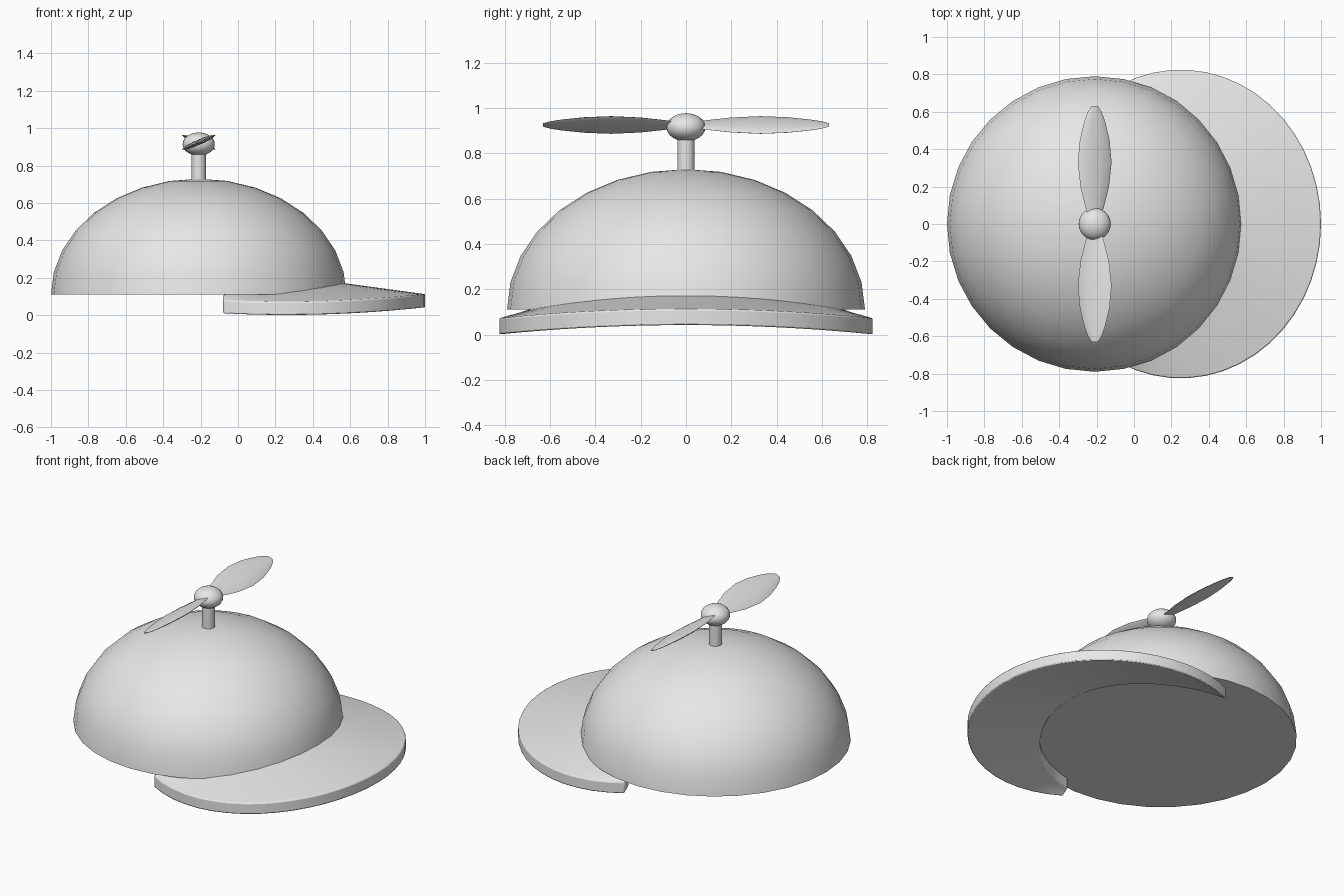
import bpy, bmesh, math
from mathutils import Matrix

if "Cube" in bpy.data.objects:
    bpy.data.objects.remove(bpy.data.objects["Cube"])

CX = -0.21          # cap centre in x
grey = bpy.data.materials.new("plain grey")
grey.diffuse_color = (0.8, 0.8, 0.8, 1)
grey.use_nodes = True
grey.node_tree.nodes["Principled BSDF"].inputs["Base Color"].default_value = grey.diffuse_color


def finish(name, bm, angle=40):
    bmesh.ops.recalc_face_normals(bm, faces=bm.faces)
    me = bpy.data.meshes.new(name)
    bm.to_mesh(me)
    bm.free()
    me.materials.append(grey)
    ob = bpy.data.objects.new(name, me)
    bpy.context.collection.objects.link(ob)
    me.shade_smooth()
    me.set_sharp_from_angle(angle=math.radians(angle))
    return ob


def loft(bm, rings):
    """Bridge closed rings of points and cap both ends."""
    loops = [[bm.verts.new(p) for p in r] for r in rings]
    n = len(loops[0])
    for a, b in zip(loops, loops[1:]):
        for i in range(n):
            j = (i + 1) % n
            bm.faces.new((a[i], a[j], b[j], b[i]))
    bm.faces.new(loops[0][::-1])
    bm.faces.new(loops[-1])


# cap crown: upper half of a flattened sphere with a closed floor
bm = bmesh.new()
bmesh.ops.create_uvsphere(bm, u_segments=32, v_segments=16, radius=1)
bmesh.ops.bisect_plane(bm, geom=bm.verts[:] + bm.edges[:] + bm.faces[:], dist=1e-4,
                       plane_co=(0, 0, 0), plane_no=(0, 0, -1), clear_outer=True)
bmesh.ops.holes_fill(bm, edges=[e for e in bm.edges if e.is_boundary], sides=0)
bmesh.ops.transform(bm, verts=bm.verts,
                    matrix=Matrix.Translation((CX, 0, 0.11)) @ Matrix.Diagonal((0.79, 0.79, 0.62, 1)))
finish("cap_crown", bm)

# brim: crescent between the crown circle and an outer ellipse, arched across y
N, M, THICK = 32, 4, 0.072
rings = []
for i in range(N + 1):
    u = -1 + 2 * i / N
    a, t = u * math.radians(79.5), u * math.radians(116)
    xi, yi = CX + 0.71 * math.cos(a), 0.71 * math.sin(a)
    xo, yo = 0.25 + 0.75 * math.cos(t), 0.825 * math.sin(t)
    zi, zo = 0.109 - 0.14 * yi ** 2, 0.041 - 0.06 * yo ** 2
    low = [(xi + (xo - xi) * s / M, yi + (yo - yi) * s / M, zi + (zo - zi) * s / M)
           for s in range(M + 1)]
    rings.append(low + [(x, y, z + THICK) for x, y, z in reversed(low)])
bm = bmesh.new()
loft(bm, rings)
brim = finish("brim", bm)
bev = brim.modifiers.new("soft edge", 'BEVEL')
bev.width, bev.segments, bev.limit_method = 0.012, 2, 'ANGLE'
bev.angle_limit = math.radians(50)

# propeller stem
bm = bmesh.new()
bmesh.ops.create_cone(bm, segments=20, radius1=0.038, radius2=0.038, depth=0.18, cap_ends=True,
                      matrix=Matrix.Translation((CX, 0, 0.80)))
finish("propeller_stem", bm)

# propeller hub
bm = bmesh.new()
bmesh.ops.create_uvsphere(bm, u_segments=24, v_segments=14, radius=1,
                          matrix=Matrix.Translation((CX, 0, 0.915)) @ Matrix.Diagonal((0.086, 0.086, 0.062, 1)))
finish("propeller_hub", bm)

# two pitched blades: (distance from hub, half width) stations with a lens section
stations = [(0.05, 0.040), (0.10, 0.056), (0.20, 0.083), (0.33, 0.098), (0.45, 0.086),
            (0.55, 0.060), (0.60, 0.040), (0.632, 0.018)]
for k, name in enumerate(("blade_back", "blade_front")):
    bm = bmesh.new()
    loft(bm, [[(w * math.cos(q * math.pi / 5), y, 0.15 * w * math.sin(q * math.pi / 5))
               for q in range(10)] for y, w in stations])
    bmesh.ops.transform(bm, verts=bm.verts,
                        matrix=Matrix.Translation((CX, 0, 0.925)) @ Matrix.Rotation(math.pi * k, 4, 'Z')
                        @ Matrix.Rotation(math.radians(23), 4, 'Y'))
    finish(name, bm, 60)
